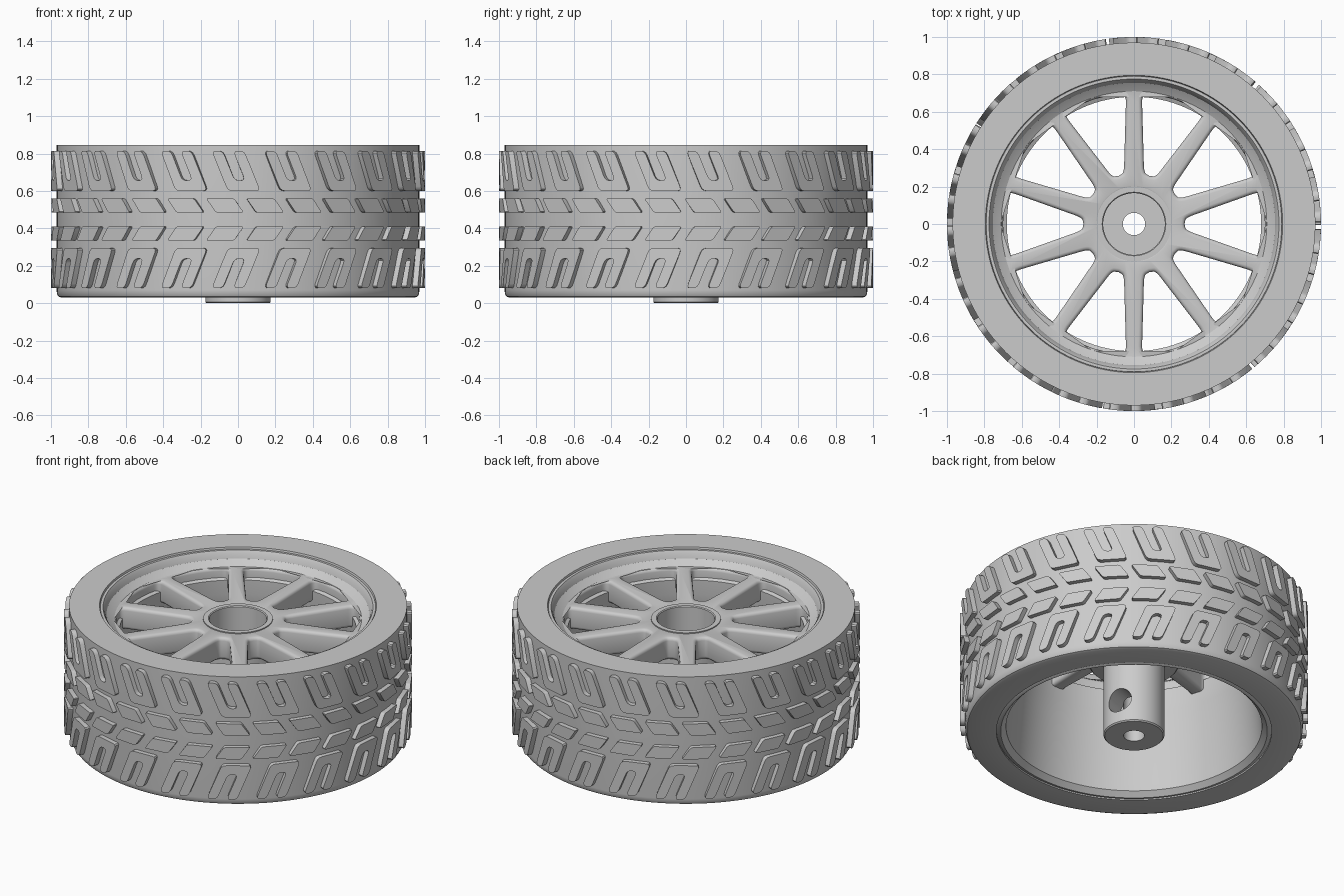
import bpy, bmesh, math
from mathutils import Vector

cube = bpy.data.objects.get("Cube")
if cube:
    bpy.data.objects.remove(cube)

SPOKES = 10

grey = bpy.data.materials.new("mid_grey")
grey.use_nodes = True
grey.diffuse_color = (0.6, 0.6, 0.6, 1)
grey.node_tree.nodes["Principled BSDF"].inputs["Base Color"].default_value = (0.6, 0.6, 0.6, 1)


def select(obj):
    bpy.ops.object.select_all(action='DESELECT')
    obj.select_set(True)
    bpy.context.view_layer.objects.active = obj


def finish(obj, angle=32):
    select(obj)
    obj.data.materials.clear()
    obj.data.materials.append(grey)
    bpy.ops.object.shade_smooth_by_angle(angle=math.radians(angle))


def add_mesh(name, bm):
    bmesh.ops.recalc_face_normals(bm, faces=bm.faces)
    mesh = bpy.data.meshes.new(name)
    bm.to_mesh(mesh)
    bm.free()
    obj = bpy.data.objects.new(name, mesh)
    bpy.context.collection.objects.link(obj)
    return obj


def polar(r, a, z):
    return Vector((r * math.cos(a), r * math.sin(a), z))


def revolve(name, profile, steps=120):
    """Closed (radius, height) loop turned around the z axis."""
    bm = bmesh.new()
    rings = [[bm.verts.new(polar(r, math.tau * i / steps, z)) for r, z in profile]
             for i in range(steps)]
    n = len(profile)
    for i in range(steps):
        a, b = rings[i], rings[(i + 1) % steps]
        for j in range(n):
            k = (j + 1) % n
            bm.faces.new((a[j], b[j], b[k], a[k]))
    return add_mesh(name, bm)


def rounded(points, cut, n=4):
    """Round each polygon corner; cut is the distance taken off each edge."""
    pts = [Vector(p) for p in points]
    out = []
    for i, p in enumerate(pts):
        ends = []
        for q in (pts[i - 1], pts[(i + 1) % len(pts)]):
            d = q - p
            ends.append(p + d.normalized() * min(cut, d.length * 0.45))
        for s in range(n + 1):
            t = s / n
            out.append(ends[0] * (1 - t) ** 2 + p * 2 * t * (1 - t) + ends[1] * t * t)
    return out


# Tyre carcass
tyre = revolve("tyre", [
    (0.79, 0.03), (0.945, 0.03), (0.96, 0.036), (0.968, 0.05), (0.97, 0.07),
    (0.97, 0.845), (0.795, 0.845), (0.79, 0.83)])
finish(tyre)

# Rim barrel with lips
rim = revolve("rim", [
    (0.80, 0.05), (0.785, 0.035), (0.765, 0.03), (0.75, 0.045), (0.735, 0.06),
    (0.73, 0.10), (0.70, 0.45), (0.685, 0.55), (0.68, 0.60), (0.68, 0.69),
    (0.70, 0.70), (0.71, 0.76), (0.735, 0.775), (0.755, 0.79), (0.765, 0.82),
    (0.775, 0.835), (0.79, 0.835), (0.80, 0.81)])
finish(rim)

# Spoke plate: one flat sector per spoke, joined, thickened and bevelled
half = math.pi / SPOKES
PLATE_LOW, PLATE_HIGH = 0.62, 0.76


def half_window():
    """Window edge from its outer middle to its inner middle, as (radius, angle)."""
    inner, outer = math.atan2(0.054, 0.27), math.atan2(0.042, 0.70)
    edge = [(0.70, half), (0.70, (half + outer) / 2), (0.70, outer),
            (0.275, inner), (0.275, half)]
    flat = [Vector((r * math.cos(a), r * math.sin(a))) for r, a in edge]
    bend = rounded(flat, 0.045, 5)[12:24]
    bend = [(p.length, math.atan2(p.y, p.x)) for p in bend]
    return [(0.70, half), (0.70, (half + outer) / 2)] + bend + [(0.27, half)]


side = half_window()
bm = bmesh.new()
for k in range(SPOKES):
    mid = math.pi / 2 + 2 * half * k
    spans = [half * s / 4 for s in range(-4, 5)]
    loop = [(0.735, a) for a in spans]
    loop += side + [(0.185, a) for a in reversed(spans)]
    loop += [(r, -a) for r, a in reversed(side)]
    bm.faces.new([bm.verts.new(polar(r, mid + a, PLATE_LOW)) for r, a in loop])
bmesh.ops.remove_doubles(bm, verts=bm.verts, dist=0.0005)
grown = bmesh.ops.extrude_face_region(bm, geom=list(bm.faces), use_keep_orig=True)
top = [g for g in grown["geom"] if isinstance(g, bmesh.types.BMVert)]
bmesh.ops.translate(bm, verts=top, vec=(0, 0, PLATE_HIGH - PLATE_LOW))
spokes = add_mesh("spokes", bm)
bevel = spokes.modifiers.new("soft_edges", 'BEVEL')
bevel.width = 0.02
bevel.segments = 3
bevel.limit_method = 'ANGLE'
bevel.angle_limit = math.radians(60)
bevel.use_clamp_overlap = False
select(spokes)
bpy.ops.object.modifier_apply(modifier=bevel.name)
finish(spokes)

# Hub with cup, bore and shaft
hub = revolve("hub", [
    (0.06, 0), (0.168, 0), (0.175, 0.007), (0.175, 0.46), (0.25, 0.47), (0.26, 0.48),
    (0.26, 0.66), (0.2, 0.70), (0.2, 0.765), (0.17, 0.765), (0.165, 0.76),
    (0.165, 0.56), (0.06, 0.56)], 64)

# Set-screw hole in the side of the shaft
turn = math.radians(20)
bpy.ops.mesh.primitive_cylinder_add(vertices=32, radius=0.075, depth=0.2,
                                    location=polar(0.13, turn, 0.15),
                                    rotation=(0, math.pi / 2, turn))
cutter = bpy.context.object
cutter.hide_render = True
select(hub)
mod = hub.modifiers.new("screw_hole", 'BOOLEAN')
mod.operation = 'DIFFERENCE'
mod.solver = 'EXACT'
mod.object = cutter
bpy.ops.object.modifier_apply(modifier=mod.name)
bpy.data.objects.remove(cutter)
finish(hub)

# Tread blocks: slanted outlines wrapped on the tyre, mirrored about its middle
MIDDLE = 0.4475


def tread_row(name, outline, count, mirrored):
    bm = bmesh.new()
    for k in range(count):
        low, high = [], []
        for deg, z in outline:
            a = math.radians(deg - 90) + math.tau * k / count
            h = 2 * MIDDLE - z if mirrored else z
            for r, ring in ((0.955, low), (1.0, high)):
                ring.append(bm.verts.new(polar(r, a, h)))
        bm.faces.new(high)
        for i in range(len(low)):
            j = (i + 1) % len(low)
            bm.faces.new((low[i], low[j], high[j], high[i]))
    finish(add_mesh(name, bm), 25)


def slanted(points, slant, bottom, top, cut):
    """Shear (width, height 0..1) points; rounding is done in surface units."""
    size = math.pi / 180
    sheared = [((u + slant * v) * size, bottom + v * (top - bottom)) for u, v in points]
    return [(p.x / size, p.y) for p in rounded(sheared, cut, 3)]


arch = slanted([(-8.1, 0), (-4.7, 0), (-4.7, 0.74), (-1.5, 0.74), (-1.5, 0), (1.9, 0),
                (1.9, 1), (-8.1, 1)], 5, 0.08, 0.295, 0.026)
lozenge = slanted([(2.6, 0), (11.2, 0), (11.2, 1), (2.6, 1)], 3, 0.335, 0.41, 0.012)
for place, flip in (("lower", False), ("upper", True)):
    tread_row(place + "_shoulder_tread", arch, 22, flip)
    tread_row(place + "_centre_tread", lozenge, 29, flip)
